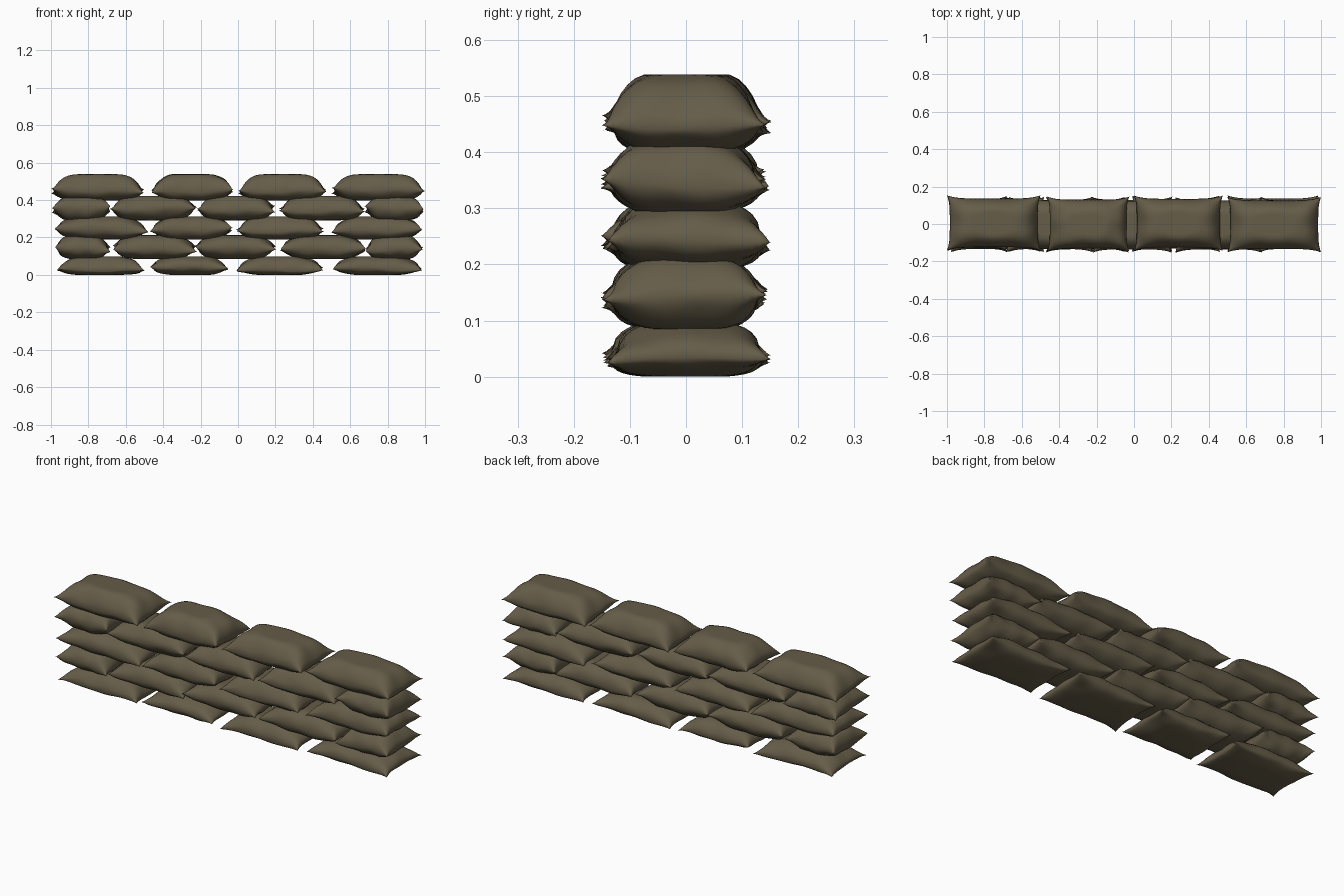
import bpy, bmesh, math, random

if "Cube" in bpy.data.objects:
    bpy.data.objects.remove(bpy.data.objects["Cube"])

random.seed(4)

canvas = bpy.data.materials.new("olive_brown_canvas")
canvas.diffuse_color = (0.132, 0.109, 0.066, 1)
canvas.use_nodes = True
canvas.node_tree.nodes["Principled BSDF"].inputs["Base Color"].default_value = canvas.diffuse_color

NU, NV = 28, 18


def spread(i, n):
    """Grid parameter from -1 to 1, denser toward the edges."""
    t = 2 * i / n - 1
    return 0.45 * t + 0.55 * math.sin(t * math.pi / 2)


def sandbag(name, x0, x1, bottom, seam, top, outer=0):
    """Pillow-shaped sack: pinched corners, stuffed middle, creased rim."""
    bm = bmesh.new()
    cx, hx = (x0 + x1) / 2, (x1 - x0) / 2
    tilt = [random.uniform(-0.014, 0.014) for _ in range(4)]
    phase = random.uniform(0, 6)
    shift = random.uniform(-0.006, 0.006)

    def seam_height(u, v):
        a = tilt[0] * (1 - u) + tilt[1] * (1 + u)
        b = tilt[2] * (1 - u) + tilt[3] * (1 + u)
        wave = 0.006 * math.sin(4 * u + 2 * v + phase)
        return max(seam + (a * (1 - v) + b * (1 + v)) / 4 + wave, 0.018)

    def point(u, v, limit):
        # edges bow inward so that the corners stick out as ears
        x = cx + u * (hx - 0.015 * (1 - v ** 4))
        y = shift + v * (0.130 + 0.017 * abs(u) ** 5)
        s = seam_height(u, v)
        fill = max(0, (1 - u ** 4) * (1 - v ** 4)) ** 0.62
        rim = fill * (1 - fill) * 4
        crease = 0.05 * math.sin(9 * u + phase) + 0.04 * math.sin(7 * v - phase)
        dome = 1 - 0.10 * (u * u + v * v)
        return (x, y, s + (limit - s) * min(1, fill * (dome + 0.08) + rim * crease))

    upper, lower = {}, {}
    for i in range(NU + 1):
        for j in range(NV + 1):
            u, v = spread(i, NU), spread(j, NV)
            upper[i, j] = bm.verts.new(point(u, v, top))
            if i in (0, NU) or j in (0, NV):
                lower[i, j] = upper[i, j]
            else:
                lower[i, j] = bm.verts.new(point(u, v, bottom))
    for i in range(NU):
        for j in range(NV):
            ring = [(i, j), (i + 1, j), (i + 1, j + 1), (i, j + 1)]
            bm.faces.new([upper[k] for k in ring])
            bm.faces.new([lower[k] for k in reversed(ring)])
    for f in bm.faces:
        f.smooth = True
    for e in bm.edges:
        if e.calc_face_angle(0) > math.radians(50):
            e.smooth = False
    mesh = bpy.data.meshes.new(name)
    bm.to_mesh(mesh)
    bm.free()
    mesh.materials.append(canvas)
    obj = bpy.data.objects.new(name, mesh)
    bpy.context.collection.objects.link(obj)


# Courses of the wall: (bottom, seam, top) and the x spans of their bags
courses = [
    ((0.000, 0.032, 0.098), [(-0.97, -0.50), (-0.47, -0.05), (-0.01, 0.455), (0.505, 0.985)]),
    ((0.085, 0.140, 0.212), [(-0.98, -0.68), (-0.67, -0.22), (-0.23, 0.205), (0.225, 0.685), (0.68, 0.99)]),
    ((0.190, 0.240, 0.312), [(-0.98, -0.48), (-0.47, -0.03), (-0.01, 0.46), (0.50, 0.985)]),
    ((0.292, 0.350, 0.422), [(-0.995, -0.68), (-0.685, -0.22), (-0.22, 0.20), (0.22, 0.68), (0.675, 0.995)]),
    ((0.398, 0.450, 0.538), [(-1.00, -0.50), (-0.465, -0.025), (0.00, 0.475), (0.50, 1.00)]),
]
for c, (levels, spans) in enumerate(courses):
    for b, (x0, x1) in enumerate(spans):
        sandbag(f"sandbag_course_{c + 1}_bag_{b + 1}", x0, x1, *levels)
